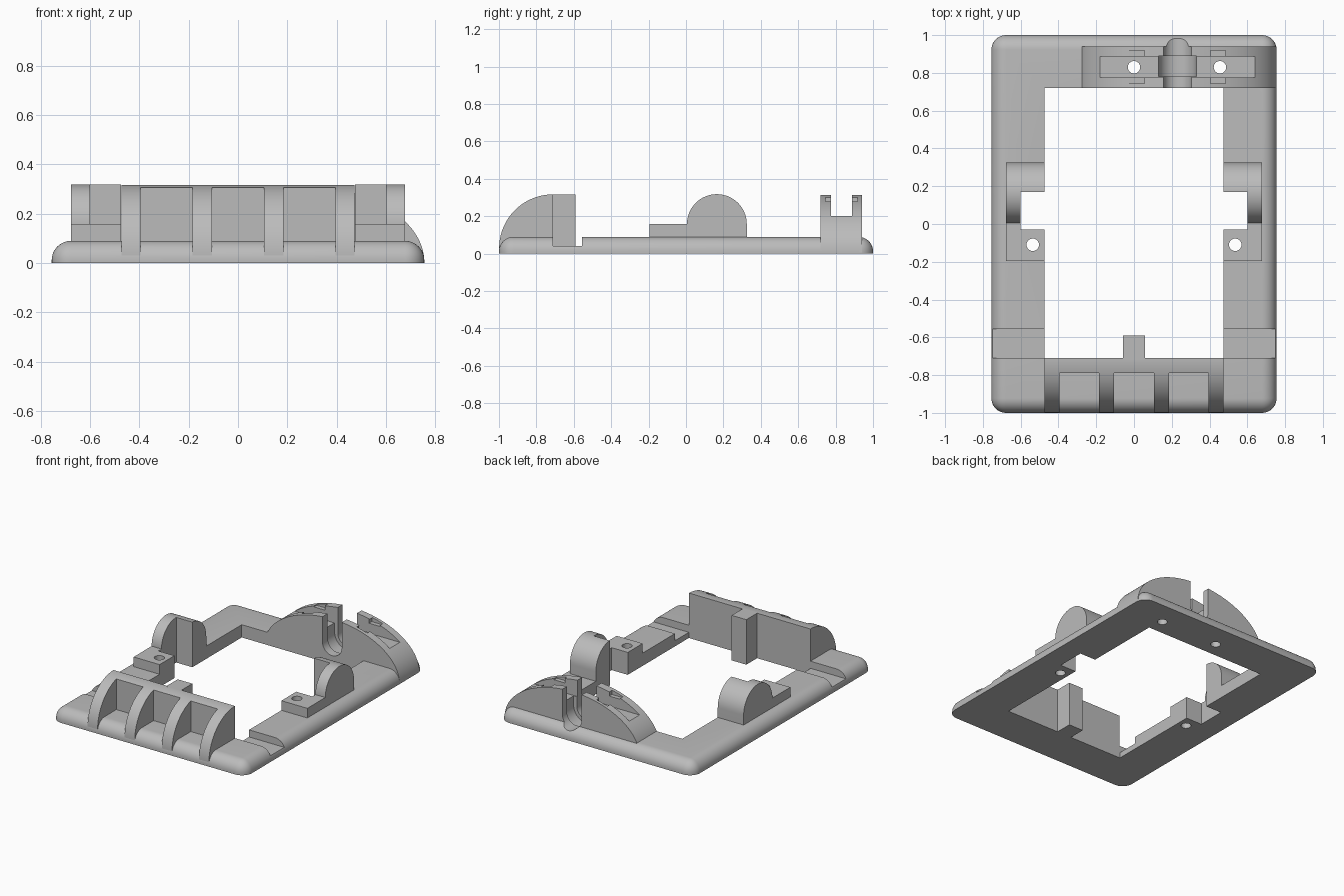
import bpy, bmesh
from math import sin, cos, pi, radians

default = bpy.data.objects.get("Cube")
if default:
    bpy.data.objects.remove(default, do_unlink=True)

grey = bpy.data.materials.new("plain_grey")
grey.use_nodes = True
colour = (0.5, 0.5, 0.5, 1)
grey.diffuse_color = colour
grey.node_tree.nodes["Principled BSDF"].inputs["Base Color"].default_value = colour


def finish(name, bm):
    bmesh.ops.recalc_face_normals(bm, faces=bm.faces)
    mesh = bpy.data.meshes.new(name)
    bm.to_mesh(mesh)
    bm.free()
    mesh.materials.append(grey)
    obj = bpy.data.objects.new(name, mesh)
    bpy.context.collection.objects.link(obj)
    return obj


def prism(name, points, axis, start, end):
    """Extrude a 2D outline along one axis."""
    place = {"x": lambda p, d: (d, p[0], p[1]),
             "y": lambda p, d: (p[0], d, p[1]),
             "z": lambda p, d: (p[0], p[1], d)}[axis]
    bm = bmesh.new()
    face = bm.faces.new([bm.verts.new(place(p, start)) for p in points])
    new = bmesh.ops.extrude_face_region(bm, geom=[face])["geom"]
    shift = place((0, 0), end - start)
    bmesh.ops.translate(bm, vec=shift, verts=[v for v in new if isinstance(v, bmesh.types.BMVert)])
    return finish(name, bm)


def box(name, x, y, z):
    corners = [(x[0], y[0]), (x[1], y[0]), (x[1], y[1]), (x[0], y[1])]
    return prism(name, corners, "z", *z)


def arc(cx, cy, rx, ry, a, b, steps=32):
    angles = [radians(a + (b - a) * i / steps) for i in range(steps + 1)]
    return [(cx + rx * cos(t), cy + ry * sin(t)) for t in angles]


def cut(target, cutters):
    bpy.context.view_layer.objects.active = target
    for c in cutters:
        mod = target.modifiers.new("cut", "BOOLEAN")
        mod.operation = "DIFFERENCE"
        mod.solver = "EXACT"
        mod.object = c
        bpy.ops.object.modifier_apply(modifier=mod.name)


# Frame plate with rounded corners and upper rim
frame = box("frame", (-0.755, 0.755), (-1, 1), (0, 0.09))
bm = bmesh.new()
bm.from_mesh(frame.data)
edges = [e for e in bm.edges if max(v.co.z for v in e.verts) > 0.01]
bmesh.ops.bevel(bm, geom=edges, offset=0.078, segments=10, profile=0.5, affect="EDGES")
bm.to_mesh(frame.data)
bm.free()

# Cutters: opening, cross groove in both rails
opening = box("opening_cutter", (-0.475, 0.475), (-0.71, 0.72), (-0.1, 0.5))
groove = box("groove_cutter", (-1, 1), (-0.71, -0.555), (0.04, 0.5))

# Cutters for the rear arch: pipe channel, wider collar seat, screw holes
mid = 0.23


def channel(name, r, y0, y1):
    return prism(name, arc(mid, 0.135, r, r, 180, 360) + [(mid + r, 0.5), (mid - r, 0.5)], "y", y0, y1)


pipe = channel("pipe_cutter", 0.075, 0.6, 1.1)
collar = channel("collar_cutter", 0.1, 0.78, 0.89)
holes = [prism("hole_cutter", arc(x, 0.83, 0.033, 0.033, 0, 348.75, 31), "z", -0.1, 0.5)
         for x in (0, 0.455)]
slot = box("slot_cutter", (-0.4, 0.9), (0.775, 0.888), (0.2, 0.5))
undercuts = [box("undercut_cutter", (x, x + 0.085), (0.745, 0.918), (0.27, 0.3))
             for x in (-0.03, 0.4)]

# Rear arch clamp
clamp = prism("rear_arch_clamp", arc(mid, 0.005, 0.525, 0.313, 0, 180, 64), "y", 0.72, 0.94)
cut(clamp, [slot, pipe, collar] + undercuts + holes)
cut(frame, [opening, groove, pipe, collar] + holes)

# Front guard: quarter-round block with three pockets leaving four ribs
guard = prism("front_guard", arc(-0.71, 0.03, 0.289, 0.287, 180, 90) + [(-0.71, 0.03)],
              "x", -0.473, 0.473)
pockets = [box("pocket_cutter", (x - 0.105, x + 0.105), (-1.1, -0.79), (-0.1, 0.5))
           for x in (-0.29, 0, 0.29)]
cut(guard, pockets)

# Tab behind the guard
tab = box("guard_tab", (-0.057, 0.057), (-0.72, -0.59), (0, 0.317))

# Side mounts: round-topped lug plus low screw pad, on both rails
parts = [frame, clamp, guard, tab]
cutters = [opening, groove, pipe, collar, slot] + holes + undercuts + pockets
for side, s in (("left", 1), ("right", -1)):
    lug = prism(side + "_lug", [(0.005, 0.08)] + arc(0.165, 0.158, 0.16, 0.16, 180, 0) + [(0.325, 0.08)],
                "x", s * 0.475, s * 0.677)
    pad = box(side + "_screw_pad", sorted((s * 0.475, s * 0.677)), (-0.195, 0.01), (0.08, 0.158))
    notch = box("notch_cutter", sorted((s * 0.4, s * 0.6)), (-0.03, 0.17), (-0.1, 0.5))
    hole = prism("pad_hole_cutter", arc(s * 0.536, -0.11, 0.033, 0.033, 0, 348.75, 31), "z", -0.1, 0.5)
    cut(lug, [notch])
    cut(pad, [notch, hole])
    cut(frame, [notch, hole])
    parts += [lug, pad]
    cutters += [notch, hole]

for c in cutters:
    bpy.data.objects.remove(c, do_unlink=True)

# Smooth curved faces while keeping hard edges
bpy.ops.object.select_all(action="DESELECT")
for p in parts:
    p.select_set(True)
bpy.context.view_layer.objects.active = frame
bpy.ops.object.shade_smooth_by_angle(angle=radians(30))
